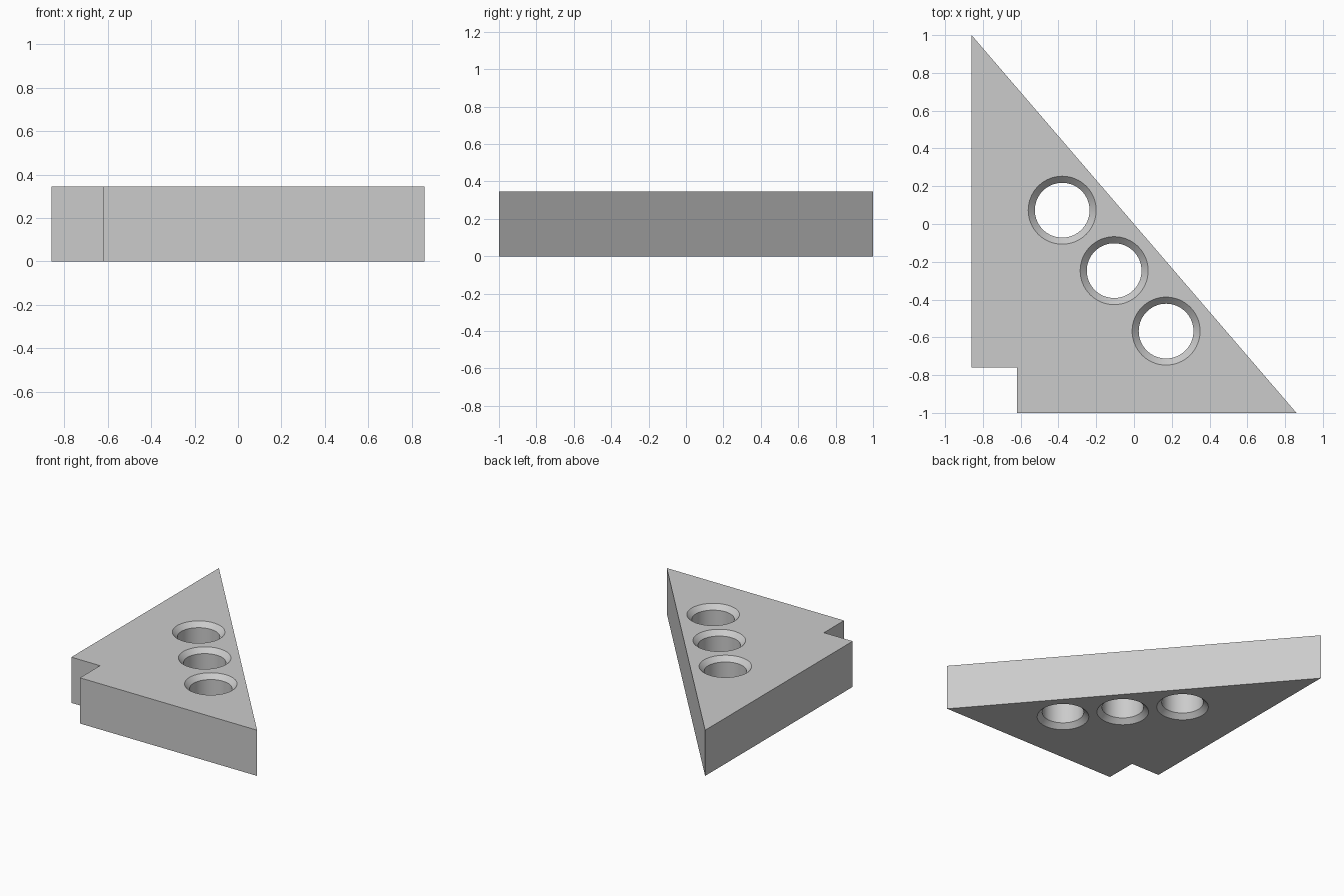
import bpy, bmesh, math

if "Cube" in bpy.data.objects:
    bpy.data.objects.remove(bpy.data.objects["Cube"])

H = 0.345          # plate thickness
R, C = 0.145, 0.035  # hole radius and chamfer size
E = 0.01           # cutter overshoot
SEG = 64


def make_object(name, bm):
    bmesh.ops.recalc_face_normals(bm, faces=bm.faces[:])
    mesh = bpy.data.meshes.new(name)
    bm.to_mesh(mesh)
    bm.free()
    obj = bpy.data.objects.new(name, mesh)
    bpy.context.collection.objects.link(obj)
    return obj


def add_spool(bm, cx, cy):
    # Straight bore flaring to a 45 degree chamfer at both ends
    profile = [(R + C + E, -E), (R, C), (R, H - C), (R + C + E, H + E)]
    rings = [[bm.verts.new((cx + r * math.cos(2 * math.pi * i / SEG),
                            cy + r * math.sin(2 * math.pi * i / SEG), z))
              for i in range(SEG)] for r, z in profile]
    for a, b in zip(rings, rings[1:]):
        for i in range(SEG):
            j = (i + 1) % SEG
            bm.faces.new((a[i], a[j], b[j], b[i]))
    bm.faces.new(rings[0][::-1])
    bm.faces.new(rings[-1])


# Triangular plate with a notched right-angle corner
outline = [(-0.86, 1), (-0.86, -0.76), (-0.62, -0.76), (-0.62, -1), (0.86, -1)]
bm = bmesh.new()
base = bm.faces.new([bm.verts.new((x, y, 0)) for x, y in outline])
top = bmesh.ops.extrude_face_region(bm, geom=[base], use_keep_orig=True)
bmesh.ops.translate(bm, vec=(0, 0, H),
                    verts=[g for g in top["geom"] if isinstance(g, bmesh.types.BMVert)])
plate = make_object("triangular_plate", bm)

# Three chamfered holes in a row along the long edge
bm = bmesh.new()
for k in (-1, 0, 1):
    add_spool(bm, -0.105 + 0.275 * k, -0.247 - 0.32 * k)
cutter = make_object("hole_cutter", bm)
cutter.hide_render = True

cut = plate.modifiers.new("holes", 'BOOLEAN')
cut.operation = 'DIFFERENCE'
cut.solver = 'EXACT'
cut.object = cutter
bpy.context.view_layer.objects.active = plate
plate.select_set(True)
bpy.ops.object.modifier_apply(modifier=cut.name)
bpy.data.objects.remove(cutter)

# Smooth bores, crisp edges
bpy.ops.object.shade_smooth_by_angle(angle=math.radians(30))
